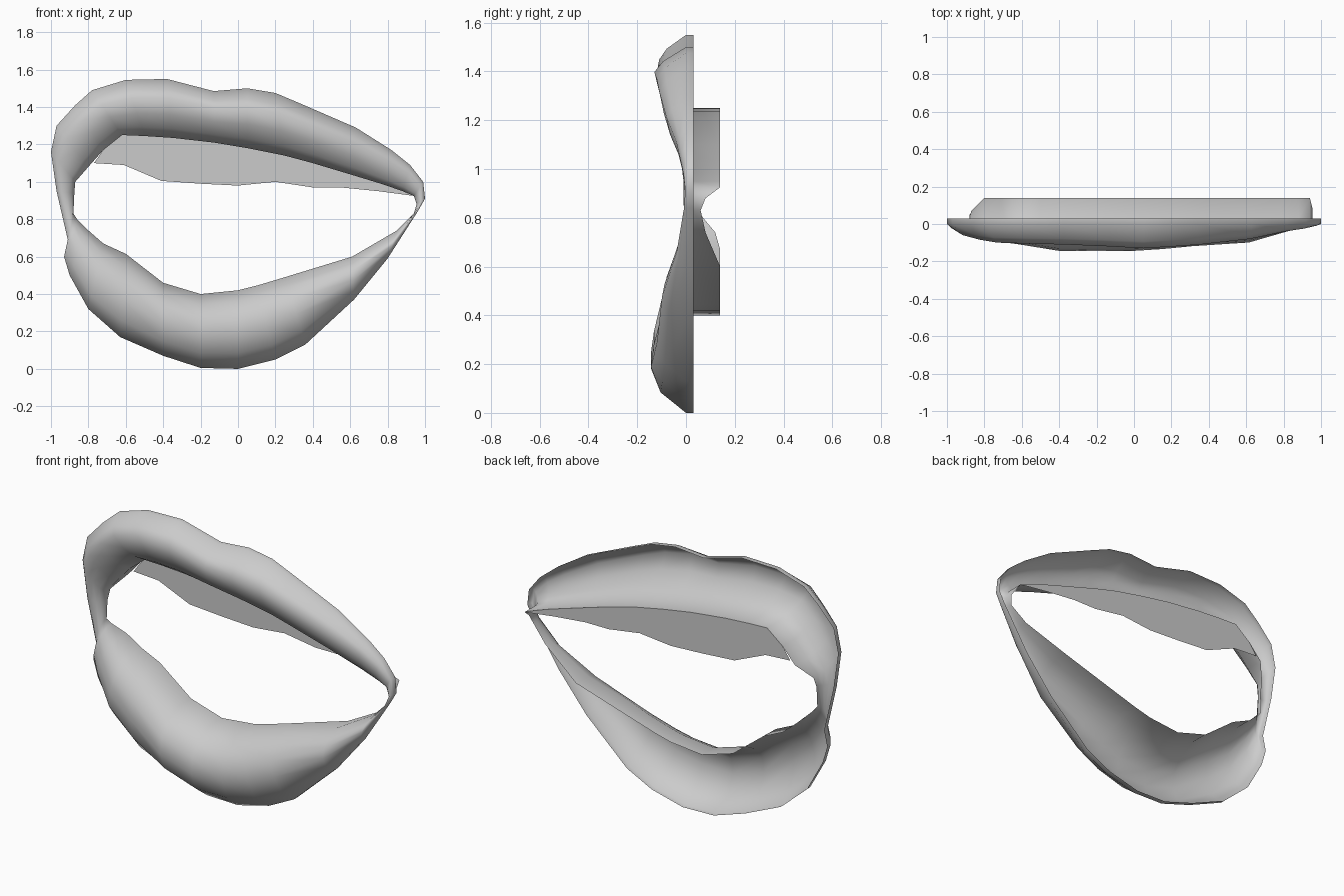
import bpy, bmesh

if "Cube" in bpy.data.objects:
    bpy.data.objects.remove(bpy.data.objects["Cube"])

# Stations around the mouth: outer x, outer z, inner x, inner z, bulge depth
UPPER = [
    (-.97, .95, -.875, .94, .01), (-1, 1.16, -.87, 1.0, .03),
    (-.97, 1.30, -.80, 1.08, .06), (-.87, 1.41, -.72, 1.17, .085),
    (-.78, 1.49, -.62, 1.25, .10), (-.60, 1.545, -.50, 1.245, .105),
    (-.38, 1.55, -.35, 1.235, .11), (-.13, 1.485, -.13, 1.21, .12),
    (.05, 1.50, .05, 1.18, .13), (.20, 1.475, .25, 1.14, .12),
    (.33, 1.42, .40, 1.10, .11), (.63, 1.29, .60, 1.04, .08),
    (.82, 1.17, .78, .985, .04), (.92, 1.09, .88, .95, .025),
    (.99, 1.0, .94, .925, .01),
]
LOWER = [
    (1, .91, .955, .88, .005), (.96, .84, .94, .83, .01),
    (.80, .59, .85, .74, .04), (.62, .37, .61, .60, .10),
    (.36, .13, .25, .49, .12), (.20, .05, .10, .445, .135),
    (0, 0, 0, .42, .145), (-.20, .005, -.20, .40, .145),
    (-.40, .07, -.40, .46, .145), (-.63, .17, -.60, .615, .11),
    (-.80, .32, -.72, .67, .09), (-.90, .50, -.80, .74, .05),
    (-.93, .60, -.86, .80, .025), (-.91, .69, -.88, .83, .01),
]
BACK = .14
# The inner wall gets shallower at the two mouth corners (by station number)
UPPER_BACK = {0: .05, 1: .07}
LOWER_BACK = {0: .08, 1: .06, 2: .08, 11: .12, 12: .07, 13: .05}

# Cross-sections: fraction from outer to inner edge, fraction of bulge depth
UPPER_SECTION = [(0, 0), (.18, .72), (.32, 1), (.60, .86), (.84, .50), (1, 0)]
LOWER_SECTION = [(0, 0), (.20, .72), (.45, 1), (.68, .95), (.86, .62), (1, 0)]


def make_object(name, bm):
    bmesh.ops.recalc_face_normals(bm, faces=bm.faces)
    mesh = bpy.data.meshes.new(name)
    bm.to_mesh(mesh)
    bm.free()
    obj = bpy.data.objects.new(name, mesh)
    bpy.context.collection.objects.link(obj)
    bpy.ops.object.select_all(action='DESELECT')
    obj.select_set(True)
    bpy.context.view_layer.objects.active = obj
    bpy.ops.object.shade_smooth_by_angle(angle=1.2)
    return obj


def section_points(station, section, back):
    ox, oz, ix, iz, depth = station
    pts = [(ox, .03, oz)]
    pts += [(ox + (ix - ox) * t, .03 * t ** 4 - depth * d, oz + (iz - oz) * t)
            for t, d in section]
    pts.append((ix, back, iz))
    return pts


# Lips: hollow shell with a thin outer rim and an inner wall
bm = bmesh.new()
rings = [section_points(s, UPPER_SECTION, UPPER_BACK.get(i, BACK)) for i, s in enumerate(UPPER)]
rings += [section_points(s, LOWER_SECTION, LOWER_BACK.get(i, BACK)) for i, s in enumerate(LOWER)]
rings = [[bm.verts.new(p) for p in ring] for ring in rings]
for i, a in enumerate(rings):
    b = rings[(i + 1) % len(rings)]
    for j in range(len(a) - 1):
        bm.faces.new((a[j], b[j], b[j + 1], a[j + 1]))
make_object("lips", bm)

# Upper teeth: flat panel hanging from the back of the upper lip
bm = bmesh.new()
top = [(s[2], s[3]) for s in UPPER[2:]]
bottom = [(.75, .95), (.55, .97), (.40, .97), (.20, 1.0), (0, .98),
          (-.20, .99), (-.41, 1.005), (-.61, 1.09), (-.77, 1.10)]
bm.faces.new([bm.verts.new((x, BACK, z)) for x, z in top[1:] + bottom])
bmesh.ops.triangulate(bm, faces=bm.faces)
make_object("upper_teeth", bm)
